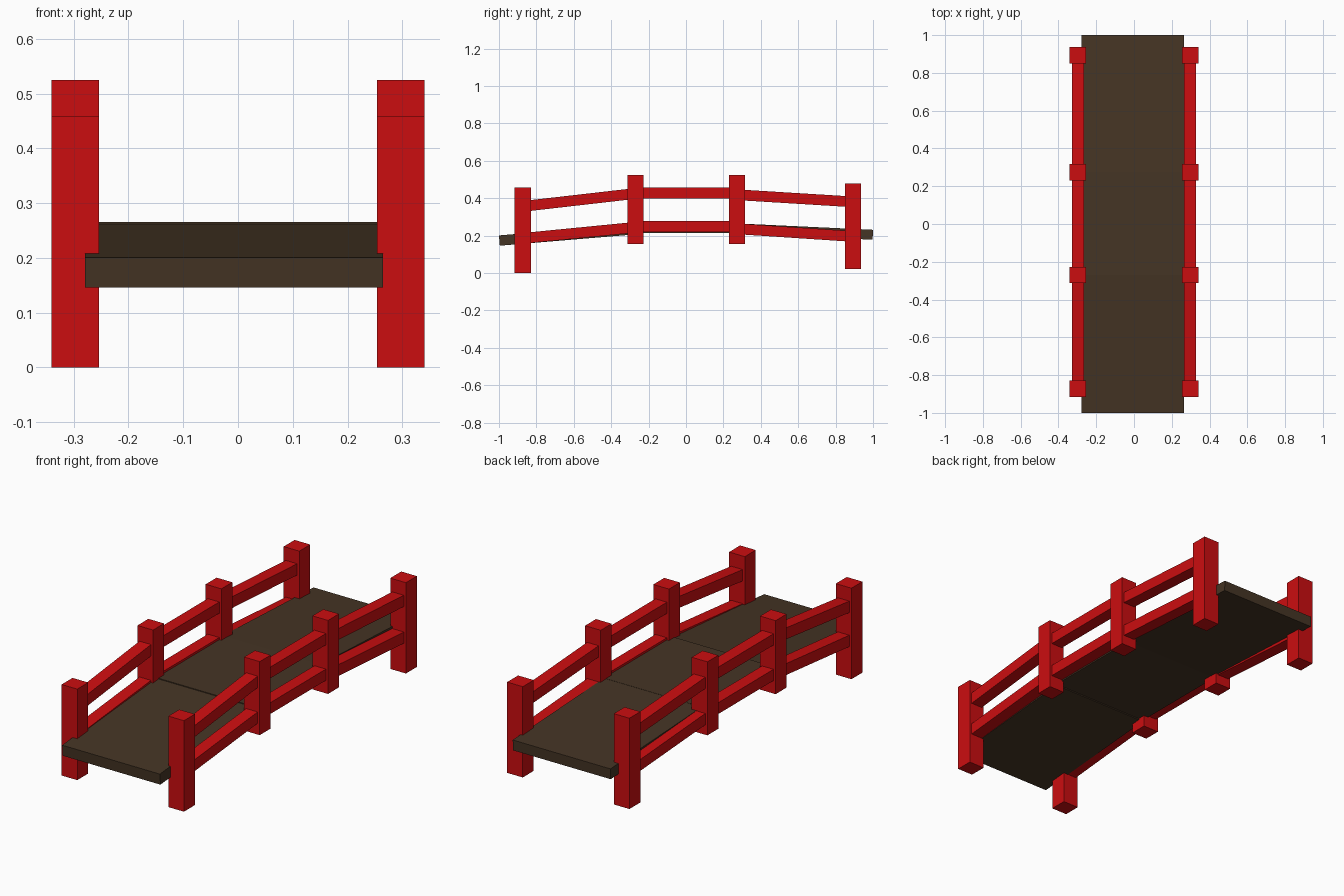
import bpy, bmesh

if "Cube" in bpy.data.objects:
    bpy.data.objects.remove(bpy.data.objects["Cube"])


def material(name, color):
    m = bpy.data.materials.new(name)
    m.diffuse_color = color
    m.use_nodes = True
    m.node_tree.nodes["Principled BSDF"].inputs["Base Color"].default_value = m.diffuse_color
    return m


RED = material("red_paint", (0.6, 0.004, 0.005, 1))
BROWN = material("dark_wood", (0.06, 0.035, 0.018, 1))


def prism(name, profile, x0, x1, mat):
    """Extrude a closed (y, z) profile from x0 to x1."""
    bm = bmesh.new()
    face = bm.faces.new([bm.verts.new((x0, y, z)) for y, z in profile])
    ext = bmesh.ops.extrude_face_region(bm, geom=[face])["geom"]
    verts = [g for g in ext if isinstance(g, bmesh.types.BMVert)]
    bmesh.ops.translate(bm, verts=verts, vec=(x1 - x0, 0, 0))
    bmesh.ops.recalc_face_normals(bm, faces=bm.faces)
    mesh = bpy.data.meshes.new(name)
    bm.to_mesh(mesh)
    bm.free()
    mesh.materials.append(mat)
    obj = bpy.data.objects.new(name, mesh)
    bpy.context.collection.objects.link(obj)
    return obj


def plank(name, y0, z0, y1, z1, thick, x0, x1, mat, lean=0.0):
    """Sloping board given by the two ends of its top edge."""
    lean = thick * (z1 - z0) / (y1 - y0)
    prism(name, [(y0, z0), (y1, z1), (y1 + lean, z1 - thick), (y0 + lean, z0 - thick)],
          x0, x1, mat)


# Walkway: front ramp, flat middle, back ramp
plank("deck_front", -1.0, 0.201, -0.27, 0.262, 0.055, -0.279, 0.265, BROWN)
plank("deck_middle", -0.27, 0.266, 0.275, 0.266, 0.053, -0.279, 0.265, BROWN)
plank("deck_back", 0.275, 0.265, 1.0, 0.231, 0.053, -0.279, 0.265, BROWN)

# Posts: centre y, bottom z, top z
POSTS = [(-0.873, 0.0, 0.458), (-0.27, 0.155, 0.525),
         (0.273, 0.155, 0.525), (0.893, 0.021, 0.478)]
# Rail spans: y0, y1, then top z at both ends for lower and upper rail
SPANS = [(-0.873, -0.27, (0.214, 0.273), (0.385, 0.454)),
         (-0.27, 0.273, (0.277, 0.277), (0.456, 0.456)),
         (0.273, 0.893, (0.265, 0.224), (0.447, 0.409))]

for label, side in (("left", -1), ("right", 1)):
    cx = side * 0.297
    for i, (y, lo, hi) in enumerate(POSTS):
        h = 0.0435
        prism(f"post_{label}_{i + 1}", [(y - h, lo), (y + h, lo), (y + h, hi), (y - h, hi)],
              cx - h, cx + h, RED)
    for i, (y0, y1, low, up) in enumerate(SPANS):
        for kind, (z0, z1) in (("lower", low), ("upper", up)):
            plank(f"{kind}_rail_{label}_{i + 1}", y0, z0, y1, z1, 0.057,
                  cx - 0.032, cx + 0.032, RED)
